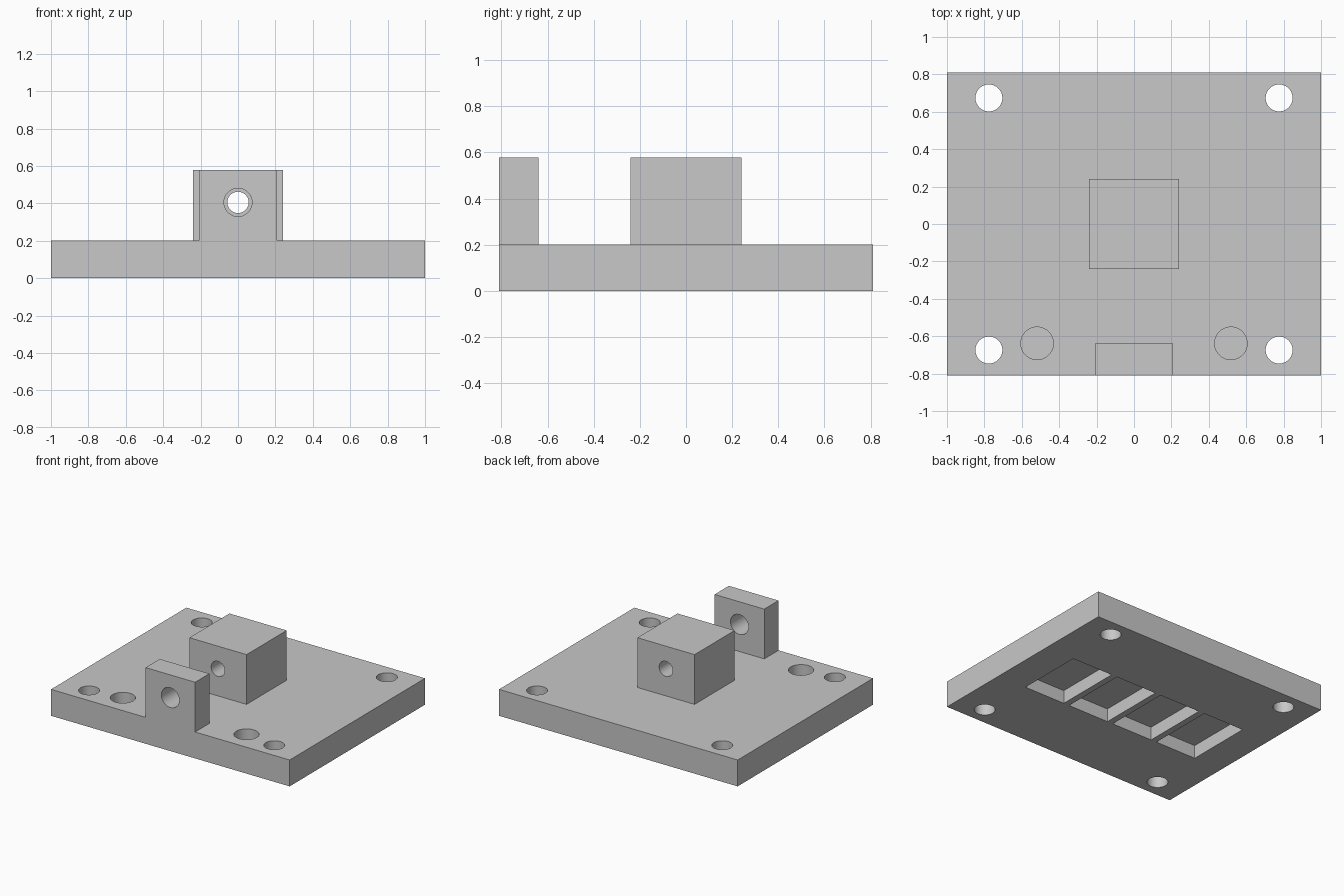
import bpy
import math

default = bpy.data.objects.get("Cube")
if default:
    bpy.data.objects.remove(default, do_unlink=True)

metal = bpy.data.materials.new("plain_grey")
metal.use_nodes = True
GREY = (0.58, 0.58, 0.58, 1)
metal.diffuse_color = GREY
metal.node_tree.nodes["Principled BSDF"].inputs["Base Color"].default_value = GREY


def block(name, x, y, z):
    """Box spanning the given (low, high) ranges."""
    bpy.ops.mesh.primitive_cube_add(size=1)
    ob = bpy.context.object
    ob.name = name
    for axis, (low, high) in enumerate((x, y, z)):
        ob.location[axis] = (low + high) / 2
        ob.scale[axis] = high - low
    bpy.ops.object.transform_apply(location=True, rotation=False, scale=True)
    ob.data.materials.append(metal)
    return ob


def drill(name, centre, radius, length, along_y=False):
    """Cylinder used as a drill bit."""
    turn = (math.pi / 2, 0, 0) if along_y else (0, 0, 0)
    bpy.ops.mesh.primitive_cylinder_add(
        vertices=64, radius=radius, depth=length, location=centre, rotation=turn)
    ob = bpy.context.object
    ob.name = name
    ob.data.materials.append(metal)
    return ob


def combine(body, tool, operation):
    """Apply a boolean and remove the tool."""
    mod = body.modifiers.new(operation, "BOOLEAN")
    mod.operation = operation
    mod.solver = "EXACT"
    mod.object = tool
    tool.hide_render = True
    bpy.context.view_layer.objects.active = body
    bpy.ops.object.modifier_apply(modifier=mod.name)
    bpy.data.objects.remove(tool, do_unlink=True)


HALF_Y = 0.81
PLATE_TOP = 0.2
BLOCK_TOP = 0.577
BORE_Z = 0.405

# Plate with the centre block and the front lug fused on
body = block("mounting_plate", (-1, 1), (-HALF_Y, HALF_Y), (0, PLATE_TOP))
centre_block = block("centre_block", (-0.24, 0.24), (-0.24, 0.24), (0.1, BLOCK_TOP))
front_lug = block("front_lug", (-0.208, 0.208), (-HALF_Y, -0.64), (0.1, BLOCK_TOP))
for part in (centre_block, front_lug):
    combine(body, part, "UNION")

# Corner through holes and the two blind holes beside the lug
for side in (-1, 1):
    for end in (-1, 1):
        combine(body, drill("corner_hole", (side * 0.776, end * 0.674, 0.1), 0.072, 1),
                "DIFFERENCE")
    combine(body, drill("blind_hole", (side * 0.518, -0.638, PLATE_TOP), 0.087, 0.24),
            "DIFFERENCE")

# Bores along y through the lug and the centre block
combine(body, drill("lug_bore", (0, -0.75, BORE_Z), 0.075, 0.5, True), "DIFFERENCE")
combine(body, drill("block_bore", (0, 0, BORE_Z), 0.057, 0.8, True), "DIFFERENCE")

# Row of four pockets in the underside, side by side along x
POCKET, PITCH, DEPTH = 0.344, 0.392, 0.1
for i in range(4):
    x = (i - 1.5) * PITCH
    pocket = block("pocket", (x - POCKET / 2, x + POCKET / 2), (-0.256, 0.256), (-0.1, DEPTH))
    combine(body, pocket, "DIFFERENCE")

# Merge coplanar faces, then smooth the round bores only
bpy.ops.object.select_all(action="DESELECT")
body.select_set(True)
bpy.context.view_layer.objects.active = body
bpy.ops.object.mode_set(mode="EDIT")
bpy.ops.mesh.select_all(action="SELECT")
bpy.ops.mesh.dissolve_limited(angle_limit=math.radians(1))
bpy.ops.object.mode_set(mode="OBJECT")
bpy.ops.object.shade_smooth_by_angle(angle=math.radians(30))
